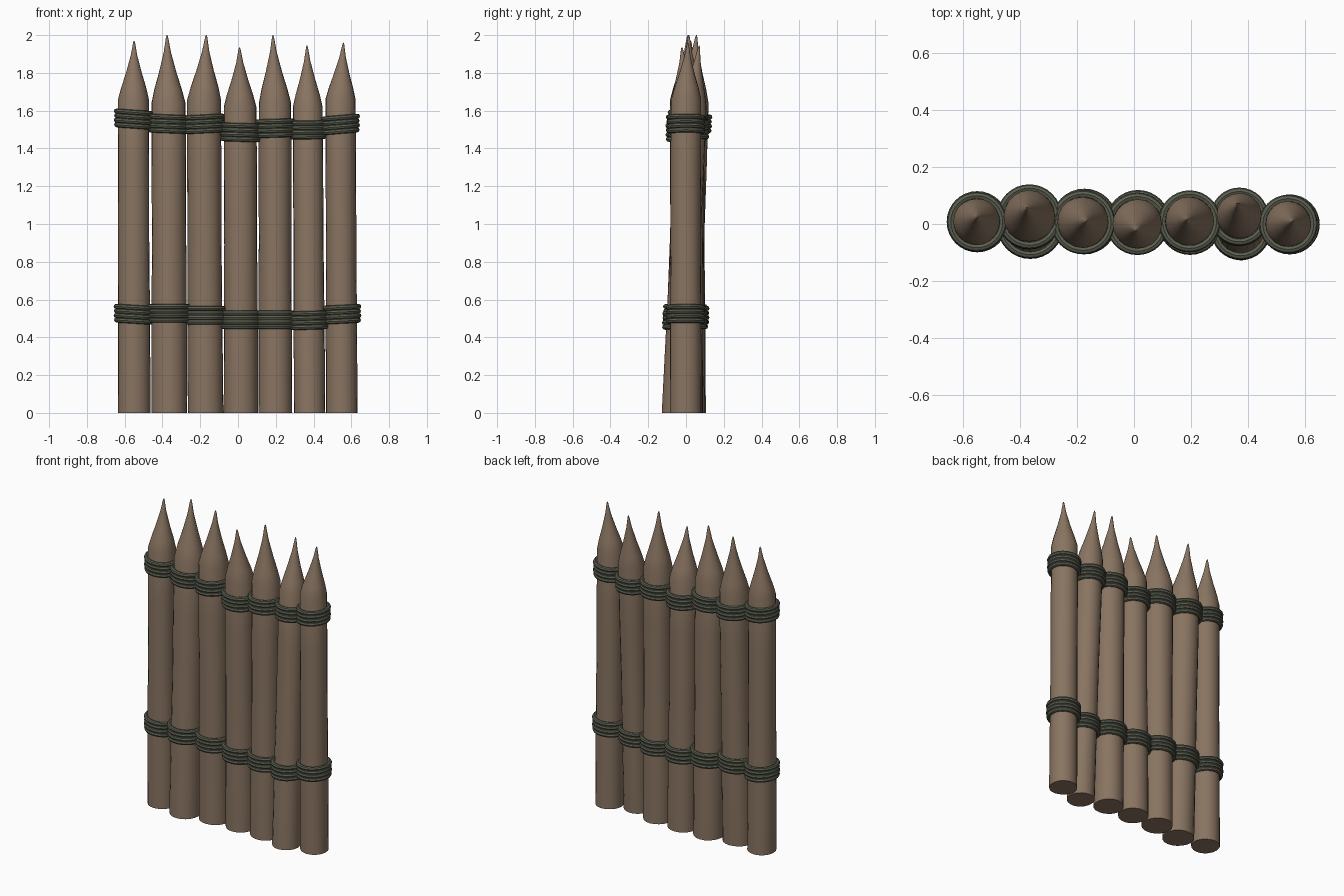
import bpy, bmesh, math
from mathutils import Vector

if "Cube" in bpy.data.objects:
    bpy.data.objects.remove(bpy.data.objects["Cube"])


def material(name, rgb):
    m = bpy.data.materials.new(name)
    m.diffuse_color = (*rgb, 1)
    m.use_nodes = True
    m.node_tree.nodes["Principled BSDF"].inputs["Base Color"].default_value = m.diffuse_color
    return m


WOOD = material("weathered wood", (0.25, 0.175, 0.12))
ROPE = material("grey green rope", (0.105, 0.115, 0.08))
SIDES = 20


def skin(name, rings, mat, closed):
    """Bridge a list of point rings; closed joins last to first, otherwise caps the ends."""
    bm = bmesh.new()
    loops = [[bm.verts.new(p) for p in ring] for ring in rings]
    n = len(loops[0])
    pairs = list(zip(loops, loops[1:] + loops[:1])) if closed else list(zip(loops, loops[1:]))
    for a, b in pairs:
        for i in range(n):
            j = (i + 1) % n
            bm.faces.new((a[i], a[j], b[j], b[i]))
    if not closed:
        bm.faces.new(loops[0][::-1])
        bm.faces.new(loops[-1])
    bmesh.ops.recalc_face_normals(bm, faces=bm.faces)
    me = bpy.data.meshes.new(name)
    bm.to_mesh(me)
    bm.free()
    me.materials.append(mat)
    ob = bpy.data.objects.new(name, me)
    bpy.context.collection.objects.link(ob)
    bpy.context.view_layer.objects.active = ob
    ob.select_set(True)
    bpy.ops.object.shade_smooth_by_angle(angle=math.radians(40))
    ob.select_set(False)
    return ob


def axis_at(base, shoulder, tip, z):
    """Point on the slightly bent centre line of a stake."""
    a, b = (base, shoulder) if z <= shoulder.z else (shoulder, tip)
    return a.lerp(b, (z - a.z) / (b.z - a.z))


def stake(name, base, shoulder, tip, r):
    # shaft: nearly straight, a little thinner at mid height
    prof = [(shoulder.z * t, r * s) for t, s in
            ((0, 1), (0.3, 0.985), (0.55, 0.955), (0.8, 0.965), (1, 0.95))]
    # sharpened point with softened shoulder
    prof += [(shoulder.z + (tip.z - shoulder.z) * t, r * s) for t, s in
             ((0.2, 0.77), (0.45, 0.49), (0.75, 0.2), (0.97, 0.06), (1, 0.02))]
    rings = []
    for k, (z, rad) in enumerate(prof):
        c = axis_at(base, shoulder, tip, z)
        ring = []
        for i in range(SIDES):
            a = math.tau * i / SIDES
            q = rad * (1 + 0.012 * math.sin(3 * a + k + base.x * 20))
            ring.append((c.x + q * math.cos(a), c.y + q * math.sin(a), z))
        rings.append(ring)
    skin(name, rings, WOOD, False)


def binding(name, base, shoulder, tip, r, z, slope):
    # four stacked rope turns, tilted together
    for turn in range(4):
        zc = z + (turn - 1.5) * 0.024
        c = axis_at(base, shoulder, tip, zc)
        major, minor = r + 0.006 + 0.002 * (turn % 2), 0.0135
        rings = []
        for i in range(32):
            a = math.tau * i / 32
            ring = []
            for j in range(8):
                b = math.tau * j / 8
                q = major + minor * math.cos(b)
                x = q * math.cos(a)
                ring.append((c.x + x, c.y + q * math.sin(a),
                             zc + minor * math.sin(b) + slope * x))
            rings.append(ring)
        skin(f"{name}_turn_{turn + 1}", rings, ROPE, True)


# base x, base y, radius | shoulder x, y, z | tip x, y, z | upper rope z, slope | lower rope z, slope
STAKES = [
    (-0.550, 0.008, 0.086, -0.553, 0.008, 1.66, -0.550, 0.025, 1.97, 1.555, -0.07, 0.522, -0.06),
    (-0.363, -0.022, 0.095, -0.368, 0.028, 1.64, -0.376, 0.055, 2.00, 1.530, -0.04, 0.527, 0.00),
    (-0.172, 0.010, 0.094, -0.180, 0.006, 1.66, -0.168, 0.010, 2.00, 1.530, 0.05, 0.517, 0.00),
    (0.015, 0.010, 0.091, 0.012, 0.000, 1.62, 0.008, -0.022, 1.935, 1.485, -0.03, 0.493, 0.00),
    (0.198, 0.000, 0.090, 0.195, 0.010, 1.64, 0.185, 0.015, 2.00, 1.507, 0.03, 0.493, 0.00),
    (0.378, -0.045, 0.083, 0.370, 0.030, 1.62, 0.365, 0.070, 1.945, 1.498, 0.01, 0.490, 0.03),
    (0.550, -0.002, 0.084, 0.542, 0.000, 1.66, 0.558, 0.010, 1.96, 1.527, 0.08, 0.522, 0.05),
]

for n, (bx, by, r, sx, sy, sz, tx, ty, tz, uz, us, lz, ls) in enumerate(STAKES, 1):
    line = (Vector((bx, by, 0)), Vector((sx, sy, sz)), Vector((tx, ty, tz)))
    stake(f"stake_{n}", *line, r)
    binding(f"upper_rope_{n}", *line, r * 0.97, uz, us)
    binding(f"lower_rope_{n}", *line, r, lz, ls)
